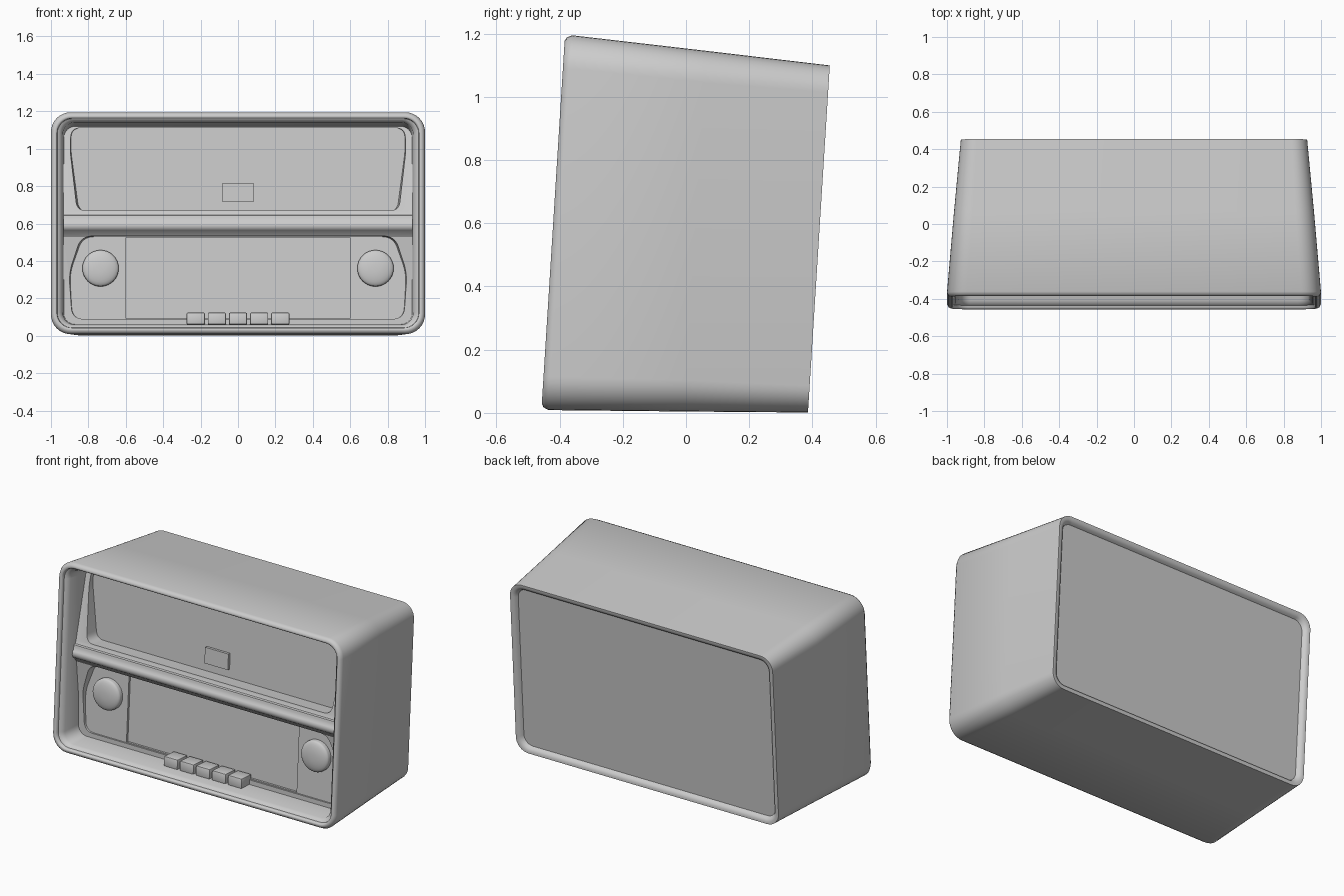
import bpy, bmesh, math
from mathutils import Matrix, Vector

cube = bpy.data.objects.get("Cube")
if cube:
    bpy.data.objects.remove(cube, do_unlink=True)

grey = bpy.data.materials.new("light_grey")
grey.use_nodes = True
grey.diffuse_color = (0.6, 0.6, 0.6, 1)
grey.node_tree.nodes["Principled BSDF"].inputs["Base Color"].default_value = (0.6, 0.6, 0.6, 1)

# The whole set leans back; parts are laid out as x, depth behind the front, height from the middle
LEAN = Matrix.Translation((0, -0.42, 0.603)) @ Matrix.Rotation(math.radians(-3.6), 4, 'X')


def finish(name, bm, smooth=None):
    bmesh.ops.recalc_face_normals(bm, faces=bm.faces)
    bm.transform(LEAN)
    mesh = bpy.data.meshes.new(name)
    bm.to_mesh(mesh)
    bm.free()
    mesh.materials.append(grey)
    ob = bpy.data.objects.new(name, mesh)
    bpy.context.collection.objects.link(ob)
    if smooth:
        smooth_by_angle(ob, smooth)
    return ob


def select(ob):
    bpy.ops.object.select_all(action='DESELECT')
    ob.select_set(True)
    bpy.context.view_layer.objects.active = ob


def smooth_by_angle(ob, degrees):
    select(ob)
    bpy.ops.object.shade_smooth_by_angle(angle=math.radians(degrees))


def rounded(points, radius, steps=8):
    """Round each corner of a convex outline with a quadratic curve."""
    out = []
    pts = [Vector(p) for p in points]
    for i, p in enumerate(pts):
        a = p + (pts[i - 1] - p).normalized() * radius
        b = p + (pts[(i + 1) % len(pts)] - p).normalized() * radius
        for k in range(steps + 1):
            t = k / steps
            out.append(a * (1 - t) ** 2 + p * 2 * t * (1 - t) + b * t * t)
    return out


def round_rect(w, h, r, steps=8):
    out = []
    for q, (sx, sz) in enumerate(((1, 1), (-1, 1), (-1, -1), (1, -1))):
        for k in range(steps + 1):
            a = (q + k / steps) * math.pi / 2
            out.append((sx * (w - r) + r * math.cos(a), sz * (h - r) + r * math.sin(a)))
    return out


def loft(bm, rings, cap_start=True, cap_end=True):
    """Join outlines given as (depth, points)."""
    loops = [[bm.verts.new((p[0], d, p[1])) for p in pts] for d, pts in rings]
    for a, b in zip(loops, loops[1:]):
        for i in range(len(a)):
            j = (i + 1) % len(a)
            bm.faces.new((a[i], a[j], b[j], b[i]))
    if cap_start:
        bm.faces.new(loops[0])
    if cap_end:
        bm.faces.new(loops[-1])


def box(bm, x, d, v, sx, sd, sv):
    bmesh.ops.create_cube(bm, size=1, matrix=Matrix.Translation((x, d, v)) @ Matrix.Diagonal((sx, sd, sv, 1)))


# Tapered case: inner wall, front lip, outer shell, back rim (depth, half width, half height, radius)
shell = [(0.26, 0.925, 0.525, 0.06), (0.2, 0.93, 0.53, 0.06), (0.045, 0.937, 0.542, 0.065),
         (0.025, 0.955, 0.552, 0.075), (0.02, 0.966, 0.56, 0.08), (0.004, 0.968, 0.562, 0.08),
         (0, 0.974, 0.567, 0.085), (0, 0.982, 0.575, 0.09), (0.006, 0.992, 0.586, 0.1),
         (0.022, 1, 0.594, 0.105), (0.45, 0.963, 0.5715, 0.1), (0.842, 0.926, 0.55, 0.085),
         (0.842, 0.91, 0.534, 0.075), (0.832, 0.895, 0.519, 0.065), (0.81, 0.885, 0.509, 0.06)]
bm = bmesh.new()
loft(bm, [(d, round_rect(w, h, r)) for d, w, h, r in shell], cap_start=False, cap_end=False)
finish("case", bm, 50)

# Back panel
bm = bmesh.new()
loft(bm, [(0.795, round_rect(0.9, 0.52, 0.06)), (0.815, round_rect(0.9, 0.52, 0.06))])
finish("back_panel", bm)

# Fascia: side profile with a rounded middle bar, run across the full width
bar = [(0.118, 0.066), (0.112, 0.05), (0.1, 0.046), (0.098, 0.034)]
bar += [(0.12 - 0.035 * math.sin(a), 0.034 * math.cos(a) - 0.006)
        for a in (math.pi * (0.25 + k * 0.09) for k in range(8))]
profile = [(0.26, 0.532), (0.2, 0.532)] + bar + [(0.13, -0.066), (0.165, -0.3), (0.175, -0.532), (0.26, -0.532)]
bm = bmesh.new()
ends = [[bm.verts.new((x, d, v)) for d, v in profile] for x in (-0.934, 0.934)]
for i in range(len(profile)):
    j = (i + 1) % len(profile)
    bm.faces.new((ends[0][i], ends[0][j], ends[1][j], ends[1][i]))
for end in ends:
    bm.faces.new(end)
fascia = finish("fascia", bm)


def cut(bm):
    cutter = finish("cutter", bm)
    cutter.hide_render = True
    mod = fascia.modifiers.new("opening", 'BOOLEAN')
    mod.operation = 'DIFFERENCE'
    mod.solver = 'EXACT'
    mod.object = cutter
    select(fascia)
    bpy.ops.object.modifier_apply(modifier=mod.name)
    bpy.data.objects.remove(cutter, do_unlink=True)


def mirrored(half):
    return half + [(-x, v) for x, v in reversed(half)]


def opening(half, radius, depth):
    outline = rounded(mirrored(half), radius)
    wide = [(p[0] * 1.012, p[1]) for p in outline]
    bm = bmesh.new()
    loft(bm, [(0.05, wide), (0.12, wide), (depth, outline)])
    cut(bm)


# Speaker opening, dial opening and its deeper middle section
opening([(0.85, 0.073), (0.895, 0.41), (0.885, 0.52)][:2] + [(0.89, 0.522)], 0.05, 0.21)
opening([(0.885, -0.503), (0.9, -0.26), (0.83, -0.062)], 0.06, 0.185)
bm = bmesh.new()
box(bm, 0, 0.15, -0.2825, 1.2, 0.1, 0.435)
cut(bm)
smooth_by_angle(fascia, 30)

# Badge plate on the speaker panel
bm = bmesh.new()
box(bm, 0, 0.202, 0.175, 0.165, 0.02, 0.1)
finish("badge_plate", bm)

# Domed knobs
for side, x in (("left", 0.735), ("right", -0.735)):
    bm = bmesh.new()
    rings = [(0.19, 0.097), (0.162, 0.097)]
    rings += [(0.162 - 0.026 * math.sin(a), 0.097 * math.cos(a))
              for a in (math.pi / 2 * k / 7 for k in range(1, 7))]
    loft(bm, [(d, [(x + r * math.cos(t), -0.232 + r * math.sin(t))
                   for t in (math.tau * k / 32 for k in range(32))]) for d, r in rings])
    finish(side + "_knob", bm, 40)

# Row of push buttons
for i in range(5):
    bm = bmesh.new()
    box(bm, (i - 2) * 0.113, 0.145, -0.505, 0.097, 0.1, 0.062)
    bmesh.ops.bevel(bm, geom=bm.edges[:], offset=0.006, segments=2, affect='EDGES', profile=0.5)
    finish("button_%d" % (i + 1), bm, 30)
